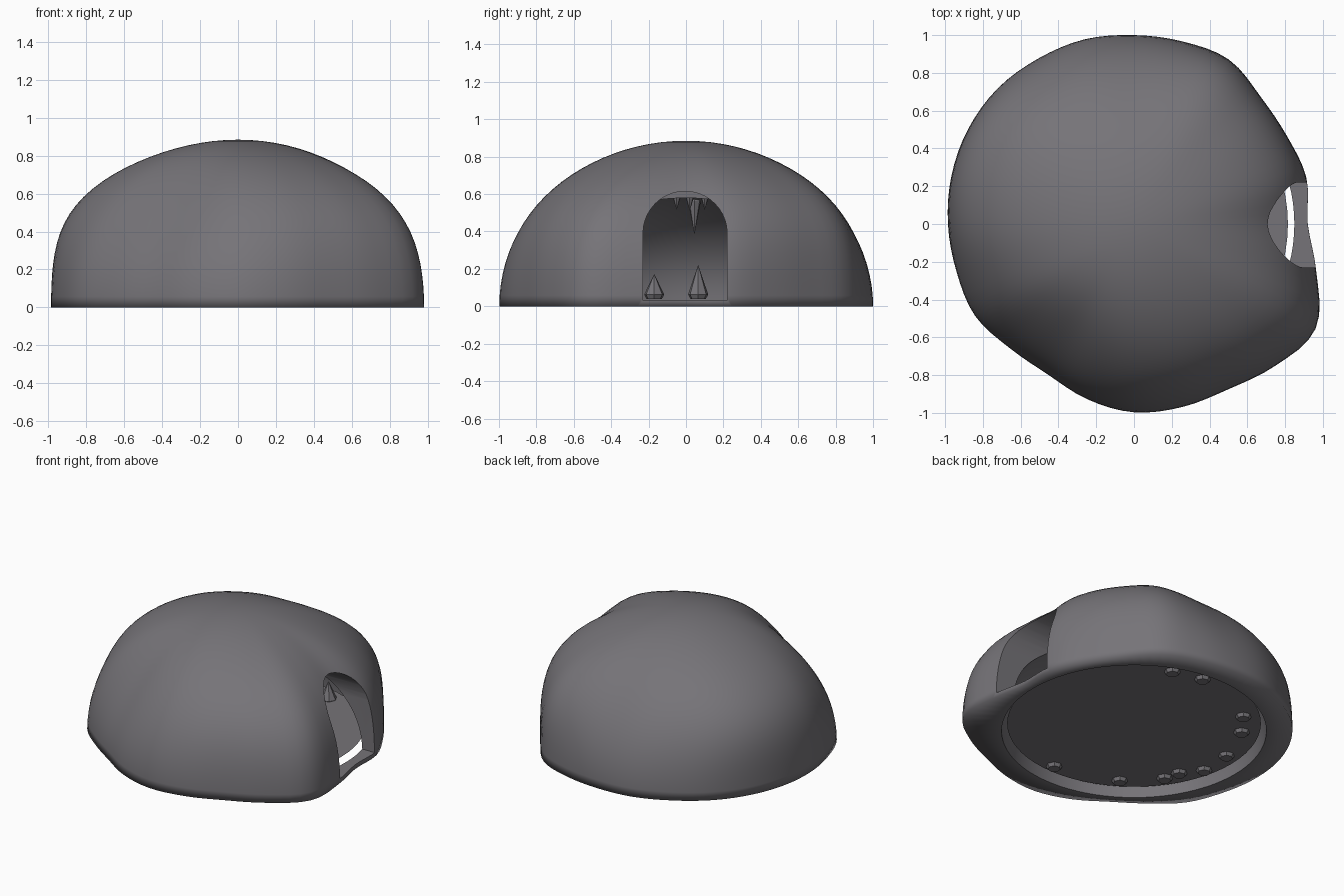
import bpy, bmesh, math
from mathutils import Vector

if "Cube" in bpy.data.objects:
    bpy.data.objects.remove(bpy.data.objects["Cube"], do_unlink=True)

ROCK = bpy.data.materials.new("purple_grey_rock")
ROCK.use_nodes = True
ROCK.diffuse_color = (0.18, 0.173, 0.188, 1)
ROCK.node_tree.nodes["Principled BSDF"].inputs["Base Color"].default_value = ROCK.diffuse_color


def make_object(name, bm):
    bmesh.ops.recalc_face_normals(bm, faces=bm.faces)
    mesh = bpy.data.meshes.new(name)
    bm.to_mesh(mesh)
    bm.free()
    mesh.materials.append(ROCK)
    obj = bpy.data.objects.new(name, mesh)
    bpy.context.collection.objects.link(obj)
    return obj


def bridge(bm, a, b):
    for i in range(len(a)):
        j = (i + 1) % len(a)
        bm.faces.new((a[i], a[j], b[j], b[i]))


def fan(bm, ring, tip):
    for i in range(len(ring)):
        bm.faces.new((ring[i], ring[(i + 1) % len(ring)], tip))


# Lumpy ground outline: radius every 15 degrees, counter-clockwise from +x
OUTLINE = [.92, .945, .934, .95, 1.005, 1.0, 1.0, 1.012, 1.012, 1.018, 1.012, 1.0,
           .985, .973, .972, .93, .918, .96, .997, 1.002, 1.008, 1.06, 1.11, 1.0]
# How much the wall swells at mid-height, every 30 degrees
SWELL = [.06, .12, .10, .0, .04, .11, .09, .0, -.06, .0, .06, .06]
HEIGHT, INNER_R, INNER_H = .885, .85, .63
SEGS, RINGS = 96, 24


def around(values, a):
    """Smooth cyclic interpolation of values spread evenly round a circle."""
    n = len(values)
    t = a / math.tau * n
    i = int(t)
    f = t - i
    p, q, r, s = (values[(i + k) % n] for k in (-1, 0, 1, 2))
    return q + .5 * f * (r - p + f * (2 * p - 5 * q + 4 * r - s + f * (3 * (q - r) + s - p)))


def outer_point(a, phi):
    up = math.sin(phi)
    lobe = around(OUTLINE, a)
    lobe += (1 - lobe) * up ** 6
    r = lobe * math.cos(phi) * (1 + around(SWELL, a) * math.sin(2 * phi) ** 2)
    return Vector((r * math.cos(a), r * math.sin(a), HEIGHT * up))


def ceiling(r):
    return INNER_H * max(0, 1 - (r / INNER_R) ** 2) ** .45


def inner_point(a, phi):
    r = INNER_R * math.cos(phi)
    return Vector((r * math.cos(a), r * math.sin(a), ceiling(r)))


# Hollow cave shell: outer dome, low inner vault and the ring joining them below
bm = bmesh.new()
feet = []
for point in (outer_point, inner_point):
    rings = [[bm.verts.new(point(math.tau * i / SEGS, math.pi / 2 * k / RINGS))
              for i in range(SEGS)] for k in range(RINGS)]
    for low, high in zip(rings, rings[1:]):
        bridge(bm, low, high)
    fan(bm, rings[-1], bm.verts.new(point(0, math.pi / 2)))
    feet.append(rings[0])
bridge(bm, *feet)
shell = make_object("cave_shell", bm)

# Arched doorway cut through the +x side
bm = bmesh.new()
half, spring, sill = .225, .39, .03
profile = [(-half, sill), (half, sill)]
profile += [(half * math.cos(math.pi * i / 20), spring + half * math.sin(math.pi * i / 20))
            for i in range(21)]
ends = [[bm.verts.new((x, y - .005, z)) for y, z in profile] for x in (.35, 1.4)]
bridge(bm, *ends)
for end in ends:
    bm.faces.new(end)
cutter = make_object("doorway_cutter", bm)
cutter.hide_render = True

cut = shell.modifiers.new("doorway", 'BOOLEAN')
cut.operation = 'DIFFERENCE'
cut.solver = 'EXACT'
cut.object = cutter
bpy.ops.object.select_all(action='DESELECT')
bpy.context.view_layer.objects.active = shell
shell.select_set(True)
bpy.ops.object.modifier_apply(modifier=cut.name)
bpy.data.objects.remove(cutter, do_unlink=True)
bpy.ops.object.shade_smooth_by_angle(angle=math.radians(35))

# The outer foot of the shell stays softly shaded
verts = shell.data.vertices
for edge in shell.data.edges:
    ends = [verts[i].co for i in edge.vertices]
    if all(p.z < .001 and p.xy.length > INNER_R + .02 for p in ends):
        edge.use_edge_sharp = False

# Round floor
bm = bmesh.new()
bmesh.ops.create_circle(bm, cap_ends=True, segments=64, radius=.815)
floor = make_object("cave_floor", bm)
floor.location.z = .06


# Faceted spikes: a short blunt root and a long point
def spike(name, base, radius, length, direction, sides=7):
    bm = bmesh.new()
    rings = []
    for scale, depth in ((.75, -.025), (1, 0), (.55, length * .45)):
        rings.append([bm.verts.new((base[0] + radius * scale * math.cos(math.tau * i / sides),
                                    base[1] + radius * scale * math.sin(math.tau * i / sides),
                                    base[2] + direction * depth)) for i in range(sides)])
    bm.faces.new(rings[0])
    bridge(bm, rings[0], rings[1])
    bridge(bm, rings[1], rings[2])
    fan(bm, rings[2], bm.verts.new((base[0], base[1], base[2] + direction * length)))
    make_object(name, bm)


# Stalagmites: x, y, height
for n, (x, y, h) in enumerate([
        (.04, -.75, .13), (-.60, -.41, .14), (-.40, -.62, .17), (-.63, -.30, .13),
        (-.73, -.17, .11), (-.72, .065, .16), (-.60, .36, .14), (-.48, .52, .12),
        (.03, .72, .14), (.24, .67, .12)]):
    spike(f"stalagmite_{n + 1}", (x, y, .063), .055, h, 1)

# Stalactites hanging from the vault: x, y, length
for n, (x, y, h) in enumerate([
        (-.4, .045, .18), (-.1, -.05, .11), (-.15, .02, .11), (-.05, .1, .11),
        (-.3, .4, .13), (-.28, -.42, .13), (.05, .45, .12), (.1, -.42, .14)]):
    spike(f"stalactite_{n + 1}", (x, y, ceiling(math.hypot(x, y))), .035, h, -1)
